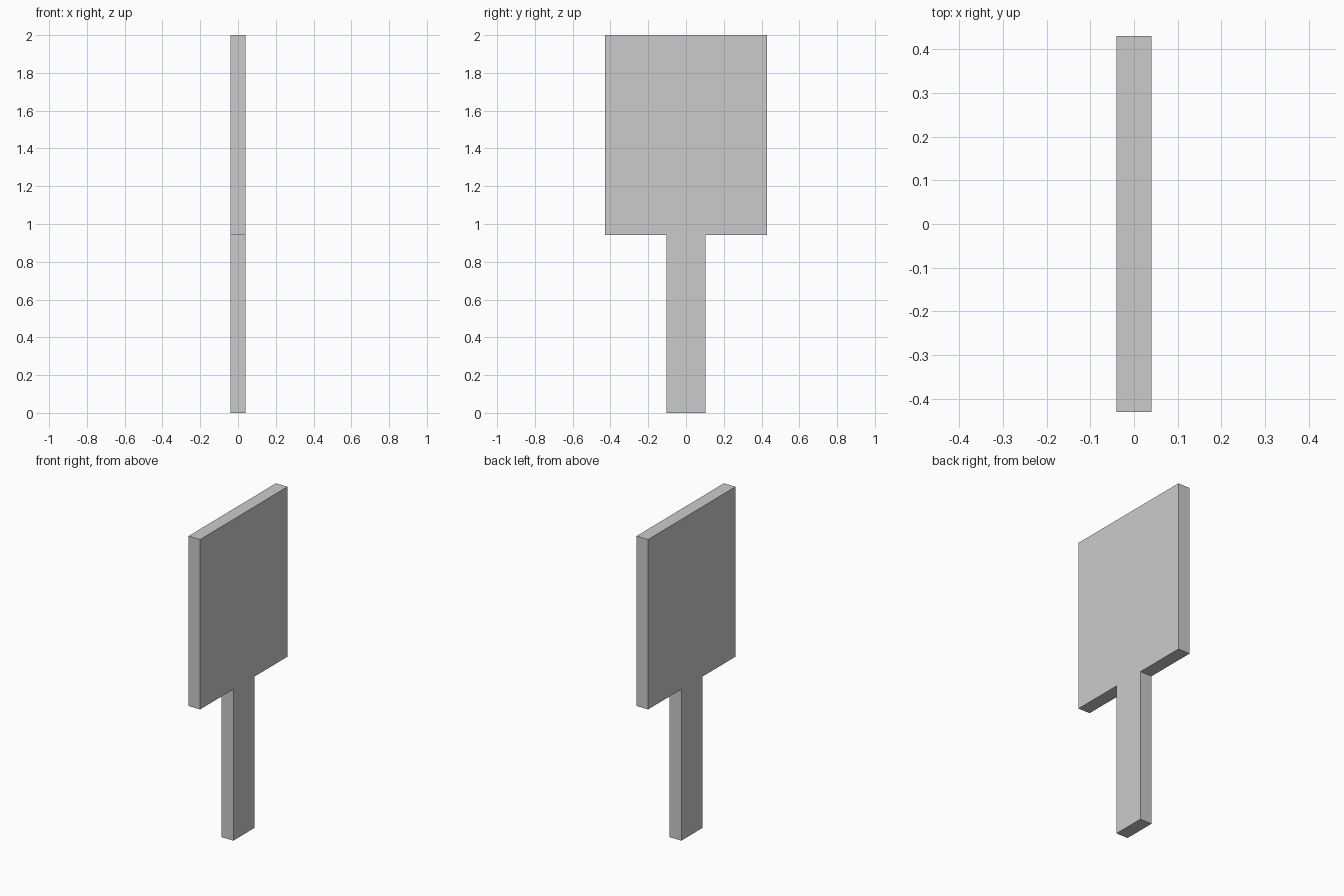
import bpy
import bmesh

if "Cube" in bpy.data.objects:
    bpy.data.objects.remove(bpy.data.objects["Cube"])

THICK = 0.08        # along x
HEAD_Y = 0.43       # half width of the square panel
HANDLE_Y = 0.103    # half width of the handle
NECK_Z = 0.942      # underside of the panel
TOP_Z = 2.0

# Half outline from the handle foot up to the panel top, mirrored across y = 0
half = [(HANDLE_Y, 0), (HANDLE_Y, NECK_Z), (HEAD_Y, NECK_Z), (HEAD_Y, TOP_Z)]
outline = half + [(-y, z) for y, z in reversed(half)]

# Paddle: one flat outline extruded through its thickness
bm = bmesh.new()
face = bm.faces.new([bm.verts.new((-THICK / 2, y, z)) for y, z in outline])
ext = bmesh.ops.extrude_face_region(bm, geom=[face], use_keep_orig=True)
moved = [g for g in ext["geom"] if isinstance(g, bmesh.types.BMVert)]
bmesh.ops.translate(bm, verts=moved, vec=(THICK, 0, 0))
bmesh.ops.recalc_face_normals(bm, faces=bm.faces)

mesh = bpy.data.meshes.new("paddle")
bm.to_mesh(mesh)
bm.free()
bpy.context.collection.objects.link(bpy.data.objects.new("paddle", mesh))
